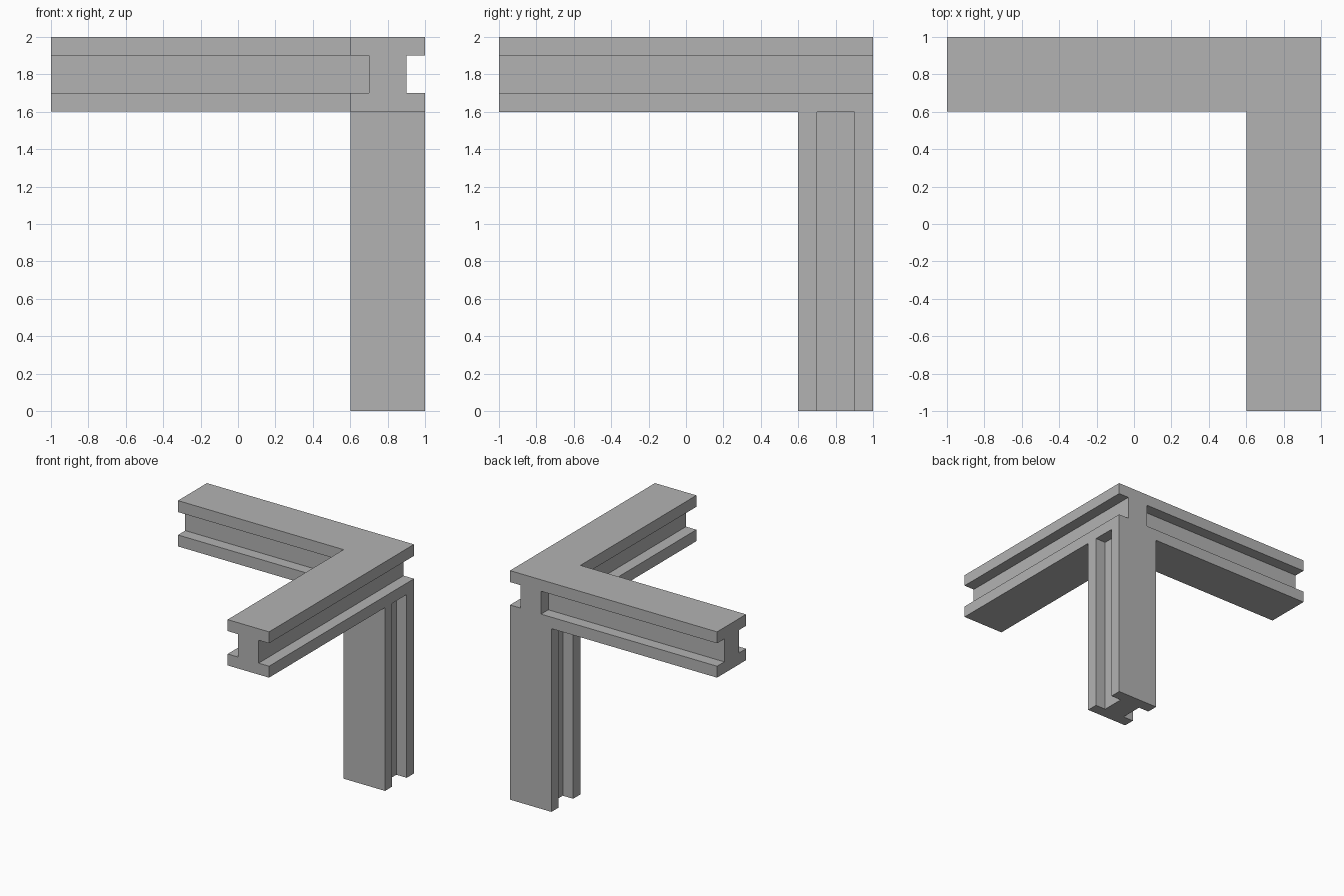
import bpy
import bmesh
from mathutils import Matrix, Vector

old = bpy.data.objects.get("Cube")
if old:
    bpy.data.objects.remove(old, do_unlink=True)

WIDTH, PLATE = 0.4, 0.1
H, W = WIDTH / 2, WIDTH / 2 - PLATE

grey = bpy.data.materials.new("plain grey")
grey.use_nodes = True
colour = (0.45, 0.45, 0.45, 1)
grey.diffuse_color = colour
grey.node_tree.nodes["Principled BSDF"].inputs["Base Color"].default_value = colour


def prism(name, outline, start, end, side):
    """Extrude an outline from start to end; side is the outline's first axis."""
    start, end, side = Vector(start), Vector(end), Vector(side)
    along = (end - start).normalized()
    up = along.cross(side)
    bm = bmesh.new()
    face = bm.faces.new([bm.verts.new(start + side * u + up * v) for u, v in outline])
    grown = bmesh.ops.extrude_face_region(bm, geom=[face], use_keep_orig=True)
    moved = [g for g in grown["geom"] if isinstance(g, bmesh.types.BMVert)]
    bmesh.ops.translate(bm, verts=moved, vec=end - start)
    bmesh.ops.recalc_face_normals(bm, faces=bm.faces)
    mesh = bpy.data.meshes.new(name)
    bm.to_mesh(mesh)
    bm.free()
    mesh.materials.append(grey)
    obj = bpy.data.objects.new(name, mesh)
    bpy.context.collection.objects.link(obj)
    return obj


# I-shaped section: flanges at both ends of the second axis, web between
half = [(H, -H), (H, -W), (W, -W), (W, W), (H, W), (H, H)]
i_section = half + [(-u, v) for u, v in reversed(half)]
web_section = [(W, -W), (W, W), (-W, W), (-W, -W)]

X, Y = (1, 0, 0), (0, 1, 0)
C, Z = 1 - H, 2 - H    # beam centre lines

# Beam running front to back, through the corner
prism("side_beam", i_section, (C, -1, Z), (C, 1, Z), X)

# Beam along the back, with its web tenoned into the side beam
prism("back_beam", i_section, (-1, C, Z), (C - H, C, Z), Y)
prism("back_beam_tenon", web_section, (C - H, C, Z), (C - W, C, Z), Y)

# Corner post with flanges facing front and back
prism("corner_post", i_section, (C, C, 0), (C, C, Z - H), X)
